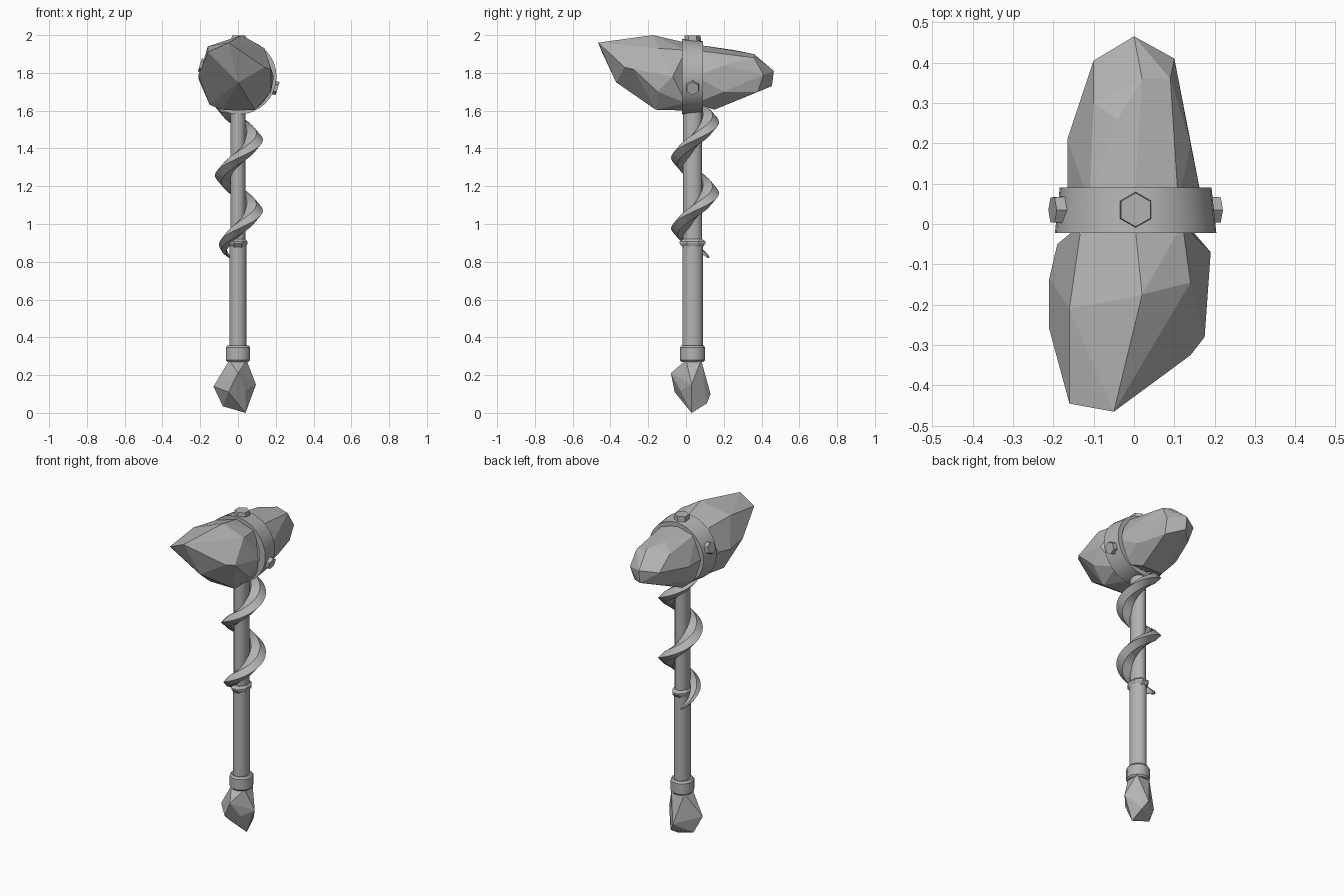
import bpy, bmesh
from math import cos, sin, pi, radians
from mathutils import Vector, Matrix

default_cube = bpy.data.objects.get("Cube")
if default_cube:
    bpy.data.objects.remove(default_cube, do_unlink=True)

GREY = (0.45, 0.45, 0.45, 1)
stone_grey = bpy.data.materials.new("stone grey")
stone_grey.use_nodes = True
stone_grey.diffuse_color = GREY
for node in stone_grey.node_tree.nodes:
    if node.type == 'BSDF_PRINCIPLED':
        node.inputs["Base Color"].default_value = GREY

AXIS_Y = 0.035   # handle, band and bolts share this depth


def make_object(name, bm, smooth=False):
    """Turn a bmesh into a named, coloured object."""
    bmesh.ops.recalc_face_normals(bm, faces=bm.faces)
    mesh = bpy.data.meshes.new(name)
    bm.to_mesh(mesh)
    bm.free()
    mesh.materials.append(stone_grey)
    obj = bpy.data.objects.new(name, mesh)
    bpy.context.collection.objects.link(obj)
    if smooth:
        bpy.ops.object.select_all(action='DESELECT')
        obj.select_set(True)
        bpy.context.view_layer.objects.active = obj
        bpy.ops.object.shade_smooth_by_angle(angle=radians(35))
    return obj


def chiselled_rock(name, points):
    """Faceted rock: the convex hull of a few corner points."""
    bm = bmesh.new()
    for point in points:
        bm.verts.new(point)
    hull = bmesh.ops.convex_hull(bm, input=bm.verts)
    loose = {v for v in hull["geom_interior"] + hull["geom_unused"]
             if isinstance(v, bmesh.types.BMVert) and v.is_valid}
    bmesh.ops.delete(bm, geom=list(loose), context='VERTS')
    bmesh.ops.dissolve_limit(bm, angle_limit=radians(6), verts=bm.verts, edges=bm.edges)
    return make_object(name, bm)


def skin_rings(bm, rings, closed=False):
    """Bridge equal rings of points with quads; cap or close the ends."""
    loops = [[bm.verts.new(p) for p in ring] for ring in rings]
    count = len(loops[0])
    pairs = list(zip(loops, loops[1:]))
    if closed:
        pairs.append((loops[-1], loops[0]))
    for low, high in pairs:
        for i in range(count):
            j = (i + 1) % count
            bm.faces.new((low[i], low[j], high[j], high[i]))
    if not closed:
        bm.faces.new(loops[0])
        bm.faces.new(loops[-1])


def turned(name, profile, sides=16, smooth=True):
    """Upright turned part; profile rows are x radius, y radius, height."""
    bm = bmesh.new()
    turns = [2 * pi * (i + 0.5) / sides for i in range(sides)]
    skin_rings(bm, [[(rx * cos(t), AXIS_Y + ry * sin(t), z) for t in turns]
                    for rx, ry, z in profile])
    return make_object(name, bm, smooth)


# Hammer head: heavy front rock
chiselled_rock("head_rock_front", [
    (-.05, -.465, 1.96), (-.16, -.445, 1.91), (.02, -.175, 2), (0, -.37, 1.75),
    (.14, -.145, 1.93), (.14, -.325, 1.83), (.175, -.28, 1.82), (.175, -.15, 1.7),
    (-.21, -.26, 1.79), (-.21, -.135, 1.77), (-.16, -.21, 1.94), (-.15, -.16, 1.63),
    (.09, -.16, 1.605), (-.08, -.16, 1.605), (.19, -.07, 1.78), (0, -.12, 1.97),
    (-.13, 0, 1.92), (.12, 0, 1.92), (-.19, -.05, 1.78), (0, .02, 1.955),
    (.13, 0, 1.64), (-.13, 0, 1.64), (0, .02, 1.6)])

# Hammer head: tapering rear rock
chiselled_rock("head_rock_back", [
    (0, .465, 1.81), (.1, .41, 1.79), (-.1, .405, 1.8), (0, .455, 1.73),
    (.02, .36, 1.9), (.09, .36, 1.88), (-.04, .26, 1.92), (-.1, .3, 1.88),
    (.14, .2, 1.84), (-.165, .21, 1.78), (.06, .15, 1.605), (-.08, .15, 1.605),
    (.09, .38, 1.7), (-.08, .38, 1.71), (.14, .2, 1.7), (-.14, .2, 1.68),
    (.17, .05, 1.78), (-.165, .05, 1.78), (.11, .05, 1.92), (-.11, .05, 1.92),
    (0, .05, 1.95), (.12, .05, 1.64), (-.12, .05, 1.64)])

# Metal band wrapped round the head
band_center = Vector((0.004, AXIS_Y, 1.78))
band = bmesh.new()
band_section = [(0.2, -.057), (0.188, .055), (0.16, .055), (0.16, -.057)]
skin_rings(band, [[band_center + Vector((r * cos(a), y, r * sin(a))) for r, y in band_section]
                  for a in (2 * pi * i / 32 for i in range(32))], closed=True)
make_object("head_band", band, smooth=True)

# Hexagonal bolts on the band, each pointing outwards
for label, degrees in (("left", -17), ("top", 90), ("right", 163)):
    turn = radians(degrees)
    outward = Vector((cos(turn), 0, sin(turn)))
    bolt = bmesh.new()
    bmesh.ops.create_cone(bolt, cap_ends=True, segments=6, radius1=0.046,
                          radius2=0.042, depth=0.05)
    spin = Matrix.Rotation(pi / 2 - turn, 4, 'Y')
    flat = Matrix.Rotation(0 if label == "top" else pi / 6, 4, 'Z')
    if label != "top":
        flat = flat @ Matrix.Scale(0.85, 4)
    bolt.transform(Matrix.Translation(band_center + outward * 0.194) @ spin @ flat)
    make_object("band_bolt_" + label, bolt)

# Handle parts
turned("handle_shaft", [(.041, .051, .8), (.041, .051, 1.65)])
turned("handle_grip", [(.046, .055, .27), (.046, .055, .89)])
turned("grip_ring", [(.043, .055, .875), (.054, .075, .897), (.054, .075, .907),
                     (.043, .055, .92)], sides=8, smooth=False)
turned("pommel_collar", [(.058, .06, .27), (.067, .069, .28), (.067, .069, .345),
                         (.058, .06, .357)], sides=12)

# Pommel crystal
chiselled_rock("pommel_crystal", [
    (.045, 0, .28), (-.045, 0, .28), (.045, .08, .28), (-.045, .08, .28),
    (-.13, .02, .14), (-.08, .04, .035), (.04, .03, 0), (.095, .03, .15),
    (-.05, -.06, .11), (0, -.08, .21), (.03, .11, .05), (0, .13, .1),
    (.02, .1, .21), (.04, -.03, .12)])

# Sharp-edged vine climbing the shaft, thinning out to a point below
PITCH, START, END, STEPS = 0.375, 0.825, 1.63, 72
vine = bmesh.new()
vine_rings = []
for i in range(STEPS + 1):
    z = START + (END - START) * i / STEPS
    turn = 2 * pi * (z - 1.07) / PITCH
    swell = min(1, 0.1 + i / 14)
    outer = 0.085 + 0.042 * swell
    inner = outer - 0.085 * swell
    middle = (outer + inner) / 2
    section = [(inner, -.045), (middle + .008, -.036), (outer, 0),
               (middle + .008, .036), (inner, .045)]
    vine_rings.append([(0.005 + r * cos(turn), 0.048 + r * sin(turn), z + h * swell)
                       for r, h in section])
skin_rings(vine, vine_rings)
make_object("spiral_vine", vine, smooth=True)
